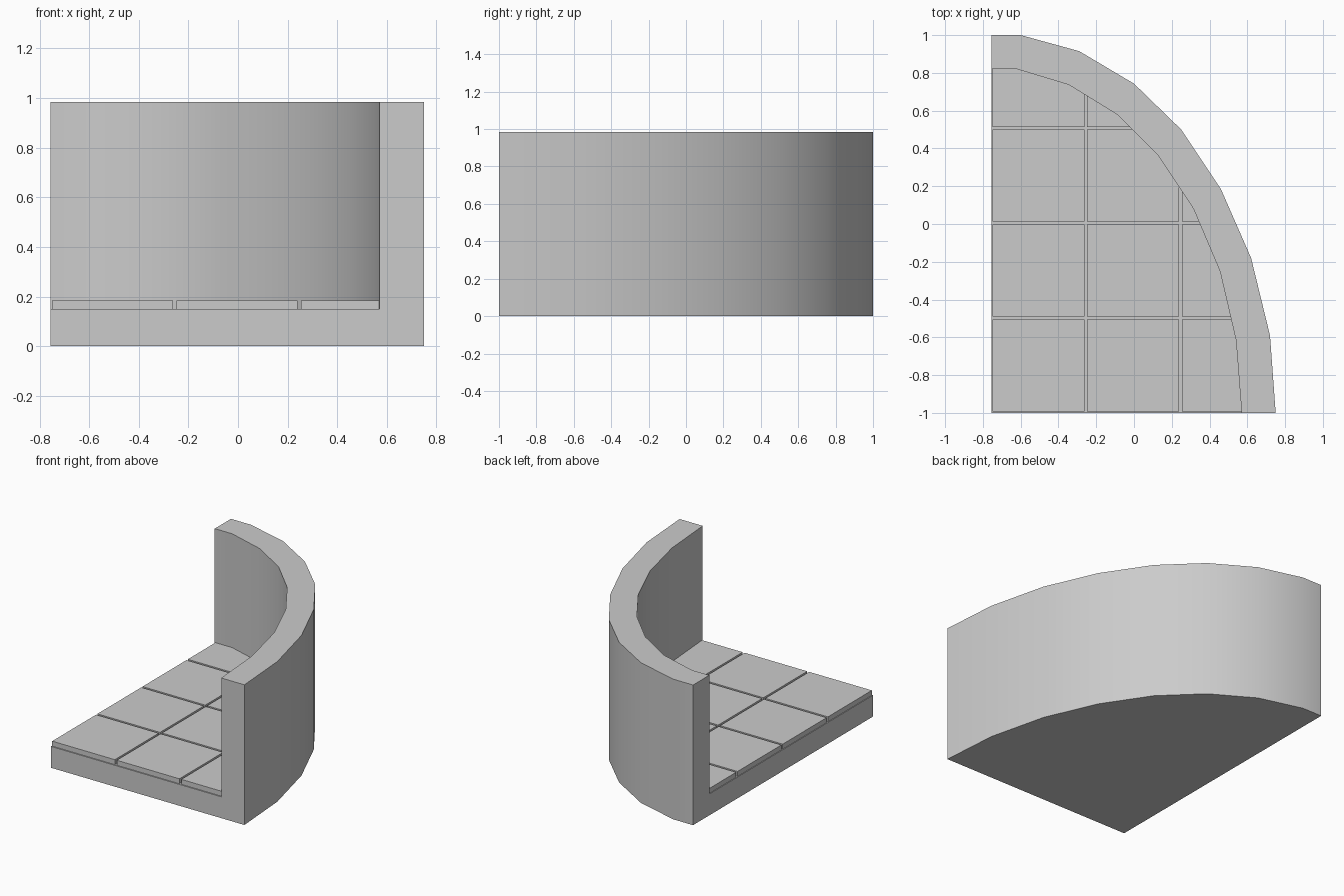
import bpy, bmesh
from mathutils import Vector

cube = bpy.data.objects.get("Cube")
if cube:
    bpy.data.objects.remove(cube)

LEFT, FRONT = -0.755, -1.0
FLOOR, TILE_TOP, WALL_TOP = 0.15, 0.185, 0.985

# Plan curves of the wall, from the back end round to the front end
OUTER = [(LEFT, 1), (-0.6, 1), (-0.29, 0.915), (0, 0.743), (0.25, 0.5),
         (0.46, 0.185), (0.62, -0.18), (0.72, -0.59), (0.75, FRONT)]
INNER = [(LEFT, 0.82), (-0.62, 0.82), (-0.345, 0.737), (-0.09, 0.58), (0.13, 0.36),
         (0.315, 0.08), (0.455, -0.25), (0.54, -0.615), (0.57, FRONT)]

stone = bpy.data.materials.new("grey_stone")
stone.use_nodes = True
grey = (0.6, 0.6, 0.6, 1)
stone.diffuse_color = grey
stone.node_tree.nodes["Principled BSDF"].inputs["Base Color"].default_value = grey


def make_object(name, bm):
    bmesh.ops.recalc_face_normals(bm, faces=bm.faces)
    mesh = bpy.data.meshes.new(name)
    bm.to_mesh(mesh)
    bm.free()
    mesh.materials.append(stone)
    obj = bpy.data.objects.new(name, mesh)
    bpy.context.collection.objects.link(obj)
    return obj


def ring(bm, points, z):
    return [bm.verts.new((x, y, z)) for x, y in points]


def strip(bm, a, b):
    for i in range(len(a) - 1):
        bm.faces.new((a[i], a[i + 1], b[i + 1], b[i]))


# Floor slab and curved wall as one closed body
bm = bmesh.new()
out_low, out_high = ring(bm, OUTER, 0), ring(bm, OUTER, WALL_TOP)
in_low, in_high = ring(bm, INNER, FLOOR), ring(bm, INNER, WALL_TOP)
corner_low, corner_high = ring(bm, [(LEFT, FRONT)], 0) + ring(bm, [(LEFT, FRONT)], FLOOR)
strip(bm, out_low, out_high)
strip(bm, out_high, in_high)
strip(bm, in_high, in_low)
bm.faces.new(out_low + [corner_low])
bm.faces.new(in_low + [corner_high])
for end in (0, -1):
    bm.faces.new((corner_low, out_low[end], out_high[end],
                  in_high[end], in_low[end], corner_high))
body = make_object("curved_wall_and_floor", bm)
bpy.context.view_layer.objects.active = body
body.select_set(True)
bpy.ops.object.shade_smooth_by_angle()
body.select_set(False)

# Square paving tiles, trimmed where they meet the wall
PITCH, SIZE = 0.502, 0.487
for row in range(4):
    for col in range(3):
        x, y = -0.75 + col * PITCH, -0.992 + row * PITCH
        bm = bmesh.new()
        base = bm.faces.new(ring(bm, [(x, y), (x + SIZE, y), (x + SIZE, y + SIZE),
                                      (x, y + SIZE)], FLOOR))
        lifted = bmesh.ops.extrude_face_region(bm, geom=[base])["geom"]
        for v in lifted:
            if isinstance(v, bmesh.types.BMVert):
                v.co.z = TILE_TOP
        bmesh.ops.recalc_face_normals(bm, faces=bm.faces)
        for (ax, ay), (bx, by) in zip(INNER, INNER[1:]):
            cut = bmesh.ops.bisect_plane(
                bm, geom=bm.verts[:] + bm.edges[:] + bm.faces[:],
                plane_co=Vector((ax, ay, 0)), plane_no=Vector((ay - by, bx - ax, 0)),
                clear_outer=True)["geom_cut"]
            rim = [e for e in cut if isinstance(e, bmesh.types.BMEdge)]
            if rim:
                bmesh.ops.holes_fill(bm, edges=rim)
        if bm.faces:
            make_object(f"floor_tile_{row + 1}_{col + 1}", bm)
        else:
            bm.free()
